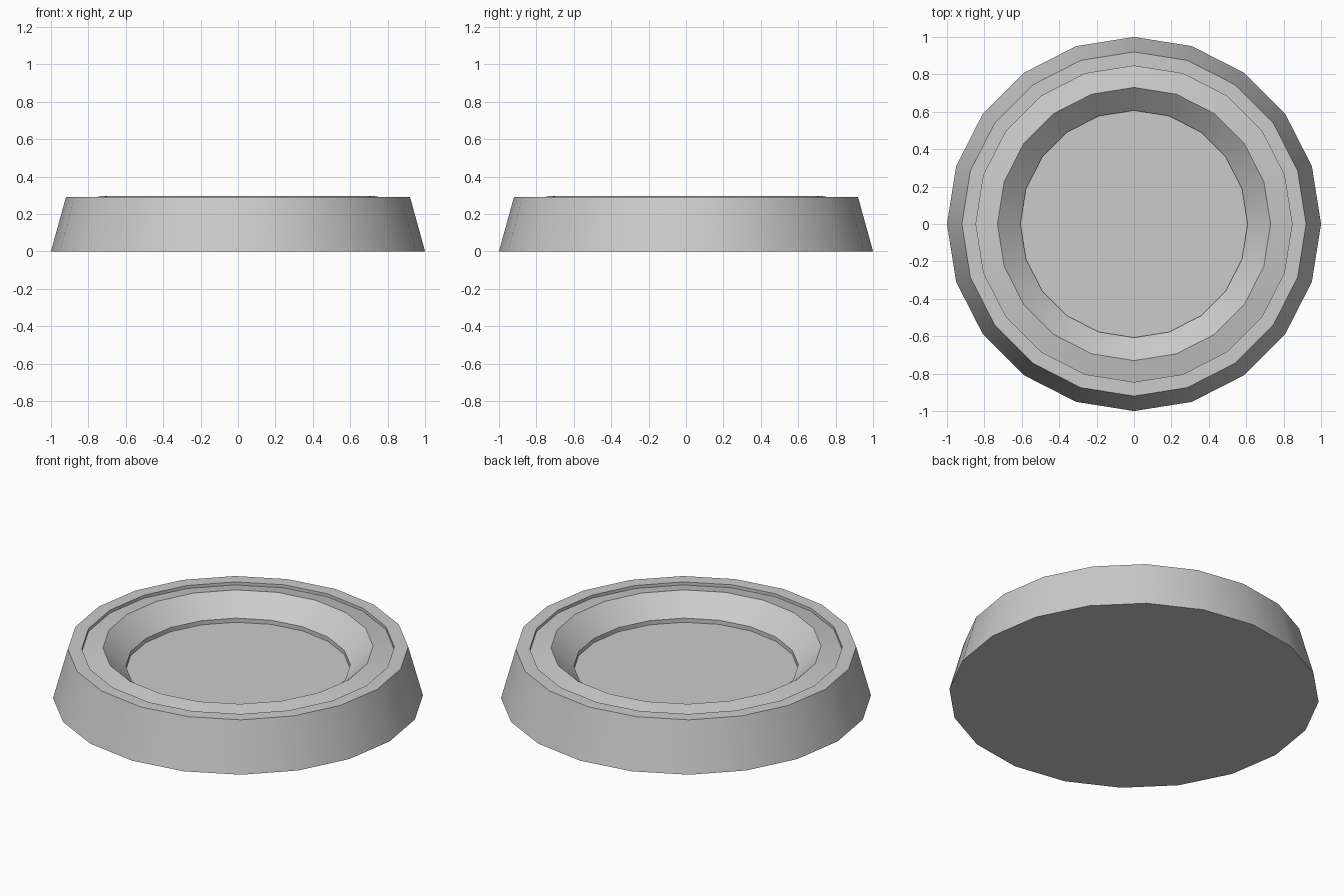
import bpy, bmesh, math

if "Cube" in bpy.data.objects:
    bpy.data.objects.remove(bpy.data.objects["Cube"])

SIDES = 20


def lathe(name, profile):
    """Spin an (r, z) profile around z; radius 0 points become caps."""
    bm = bmesh.new()
    rings = []
    for r, z in profile:
        rings.append([bm.verts.new((r * math.cos(2 * math.pi * i / SIDES),
                                    r * math.sin(2 * math.pi * i / SIDES), z))
                      for i in range(SIDES)])
    for a, b in zip(rings, rings[1:]):
        for i in range(SIDES):
            j = (i + 1) % SIDES
            bm.faces.new((a[i], a[j], b[j], b[i]))
    return bm, rings


def finish(name, bm):
    me = bpy.data.meshes.new(name)
    bm.to_mesh(me)
    bm.free()
    ob = bpy.data.objects.new(name, me)
    bpy.context.collection.objects.link(ob)
    bpy.ops.object.select_all(action='DESELECT')
    ob.select_set(True)
    bpy.context.view_layer.objects.active = ob
    bpy.ops.object.shade_smooth_by_angle(angle=math.radians(25))
    return ob


# Tapered outer body with flat rim and closed underside
bm, rings = lathe("outer_body", [(1.0, 0.0), (0.92, 0.29), (0.845, 0.29), (0.845, 0.272)])
bm.faces.new(rings[0][::-1])
finish("outer_body", bm)

# Inner dish: lip, sloping wall, small step and flat floor
bm, rings = lathe("inner_dish", [(0.845, 0.272), (0.73, 0.296), (0.607, 0.185), (0.607, 0.16)])
bm.faces.new(rings[-1])
finish("inner_dish", bm)
